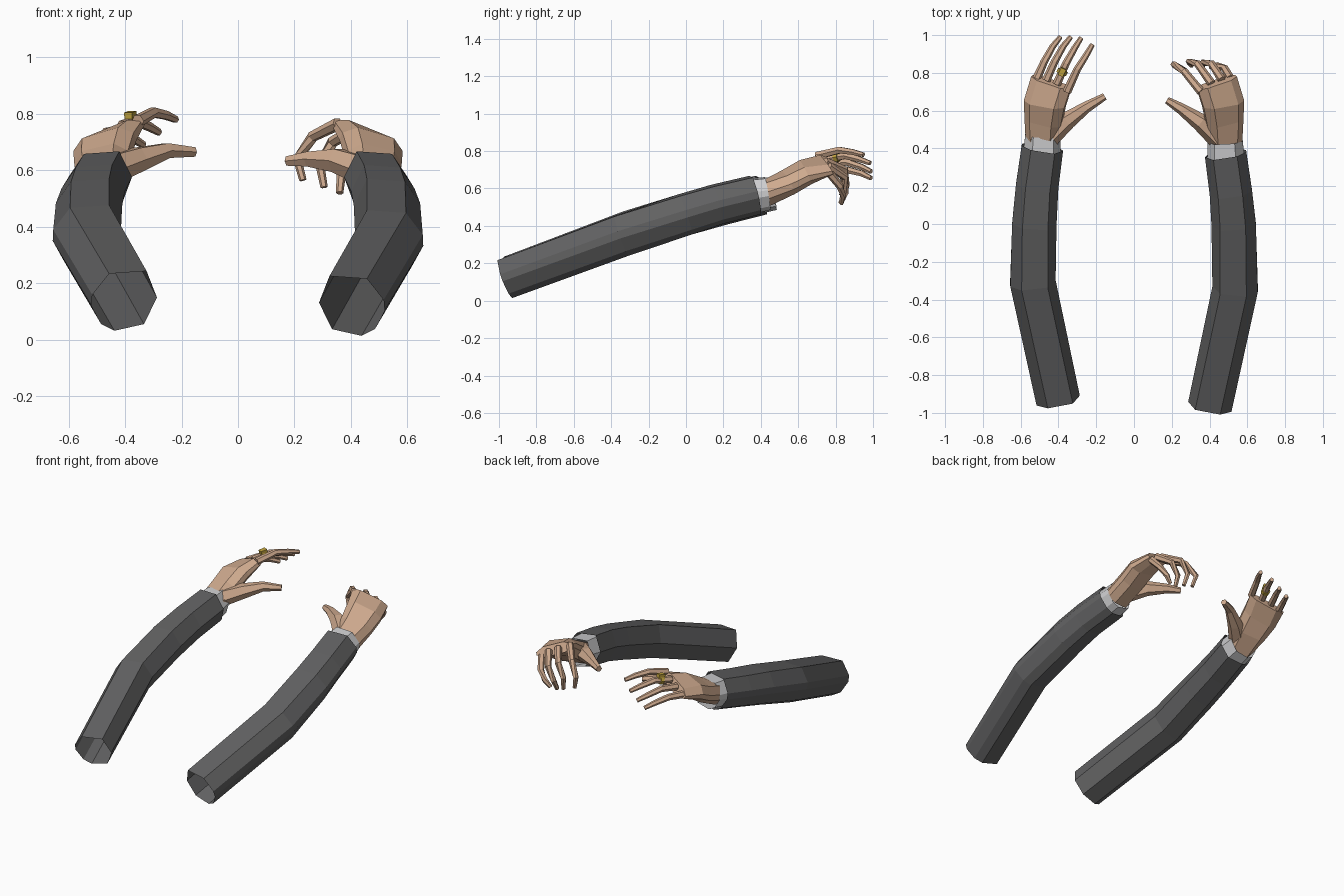
import bpy, bmesh
from mathutils import Vector

cube = bpy.data.objects.get("Cube")
if cube:
    bpy.data.objects.remove(cube, do_unlink=True)


def material(name, colour):
    mat = bpy.data.materials.new(name)
    mat.use_nodes = True
    mat.diffuse_color = (*colour, 1)
    bsdf = mat.node_tree.nodes["Principled BSDF"]
    bsdf.inputs["Base Color"].default_value = (*colour, 1)
    bsdf.inputs["Roughness"].default_value = 0.8
    return mat


SLEEVE = material("charcoal cloth", (.12, .12, .122))
CUFF = material("white cuff", (.62, .62, .63))
SKIN = material("skin", (.62, .40, .27))
GOLD = material("gold", (.55, .38, .05))

# Cross-sections as (sideways, upwards) pairs
SLEEVE_SECTION = [(-.115, .02), (-.06, .1), (.075, .11), (.12, .01),
                  (.08, -.09), (-.025, -.115), (-.075, -.09), (-.115, -.02)]
ROUND_SECTION = [(-1, 0), (-.5, .87), (.5, .87), (1, 0), (.5, -.87), (-.5, -.87)]
PALM_SECTION = [(-1, -.3), (-1, .3), (-.6, 1), (.6, 1),
                (1, .3), (1, -.3), (.6, -1), (-.6, -1)]


def loft(name, rings, mat, flip=False, capped=True):
    """Skin a row of equal-length point rings; flip mirrors them across x."""
    bm = bmesh.new()
    rows = []
    for ring in rings:
        rows.append([bm.verts.new((-p.x if flip else p.x, p.y, p.z)) for p in ring])
    count = len(rows[0])
    for a, b in zip(rows, rows[1:]):
        for i in range(count):
            j = (i + 1) % count
            bm.faces.new((a[i], a[j], b[j], b[i]))
    if capped:
        bm.faces.new(rows[0])
        bm.faces.new(rows[-1])
    bmesh.ops.recalc_face_normals(bm, faces=bm.faces)
    mesh = bpy.data.meshes.new(name)
    bm.to_mesh(mesh)
    bm.free()
    mesh.materials.append(mat)
    obj = bpy.data.objects.new(name, mesh)
    bpy.context.collection.objects.link(obj)
    return obj


def sweep(path, section, scales):
    """Place a scaled section square to the path at each of its points."""
    path = [Vector(p) for p in path]
    rings = []
    for i, p in enumerate(path):
        tangent = (path[min(i + 1, len(path) - 1)] - path[max(i - 1, 0)]).normalized()
        guide = Vector((0, 0, 1)) if abs(tangent.z) < .8 else Vector((0, 1, 0))
        side = tangent.cross(guide).normalized()
        up = side.cross(tangent)
        rings.append([p + (side * u + up * v) * scales[i] for u, v in section])
    return rings


def palm_rings(stations):
    """Rings given by the thumb-side edge, little-finger edge and half thickness."""
    rings = []
    for inner, outer, thick in stations:
        inner, outer = Vector(inner), Vector(outer)
        middle, half = (inner + outer) / 2, (inner - outer) / 2
        up = half.cross(Vector((0, .92, .4))).normalized()
        rings.append([middle + half * u + up * v * thick for u, v in PALM_SECTION])
    return rings


PALM = [((-.405, .4, .575), (-.57, .43, .56), .062),
        ((-.385, .52, .655), (-.575, .57, .61), .056),
        ((-.365, .62, .72), (-.578, .66, .655), .052),
        ((-.335, .715, .77), (-.54, .785, .685), .032)]

# Joints are written for a hand on the -x side; the other hand is mirrored
RELAXED = {
    "index_finger": [(-.355, .7, .775), (-.30, .82, .805), (-.255, .89, .795), (-.22, .95, .78)],
    "middle_finger": [(-.41, .74, .755), (-.36, .85, .775), (-.315, .93, .755), (-.28, .985, .735)],
    "ring_finger": [(-.465, .76, .73), (-.42, .86, .74), (-.375, .94, .715), (-.335, .99, .69)],
    "little_finger": [(-.515, .77, .695), (-.475, .86, .70), (-.43, .94, .68), (-.39, .99, .655)],
    "thumb": [(-.45, .46, .605), (-.35, .55, .64), (-.25, .62, .67), (-.155, .675, .665)],
}
CURLED = {
    "index_finger": [(-.355, .7, .765), (-.265, .81, .72), (-.21, .845, .64), (-.23, .83, .565)],
    "middle_finger": [(-.41, .745, .745), (-.335, .85, .70), (-.29, .86, .62), (-.305, .84, .54)],
    "ring_finger": [(-.465, .765, .72), (-.41, .85, .66), (-.365, .855, .58), (-.36, .825, .52)],
    "little_finger": [(-.51, .77, .68), (-.48, .825, .61), (-.44, .84, .56), (-.405, .83, .52)],
    "thumb": [(-.45, .45, .60), (-.35, .54, .635), (-.25, .61, .64), (-.175, .655, .633)],
}
FINGER_RADII = (.023, .02, .017, .013)
THUMB_RADII = (.058, .047, .03, .019)


def build_arm(label, pose, flip, drop, back):
    # Sleeve: open tube bent at the elbow
    path = [(-.405, -.93 - back, .14 - drop), (-.538, -.31 - back, .37 - drop),
            (-.53, 0, .465), (-.515, .2 - back, .517), (-.487, .405 - back, .567)]
    loft(label + "_sleeve", sweep(path, SLEEVE_SECTION, (1, 1.03, 1, .96, .94)),
         SLEEVE, flip, capped=False)
    # Shirt cuff showing past the sleeve
    cuff = [(-.49, .33 - back, .552), (-.485, .47 - back, .575)]
    loft(label + "_cuff", sweep(cuff, SLEEVE_SECTION, (.87, .79)), CUFF, flip, capped=False)
    # Palm and digits
    loft(label + "_palm", palm_rings(PALM), SKIN, flip)
    for finger, joints in pose.items():
        radii = THUMB_RADII if finger == "thumb" else FINGER_RADII
        loft(label + "_" + finger, sweep(joints, ROUND_SECTION, radii), SKIN, flip)


build_arm("right", RELAXED, flip=False, drop=0, back=0)
build_arm("left", CURLED, flip=True, drop=.018, back=.033)

# Finger ring: band with a small square setting
start, end = (Vector(p) for p in RELAXED["middle_finger"][:2])
band = [start.lerp(end, .5), start.lerp(end, .68)]
loft("ring_band", sweep(band, ROUND_SECTION, (.028, .028)), GOLD)
SQUARE = [(-1, -1), (-1, 1), (1, 1), (1, -1)]
top = Vector((0, 0, .026))
setting = [start.lerp(end, .42) + top, start.lerp(end, .76) + top]
loft("ring_setting", sweep(setting, SQUARE, (.015, .015)), GOLD)
